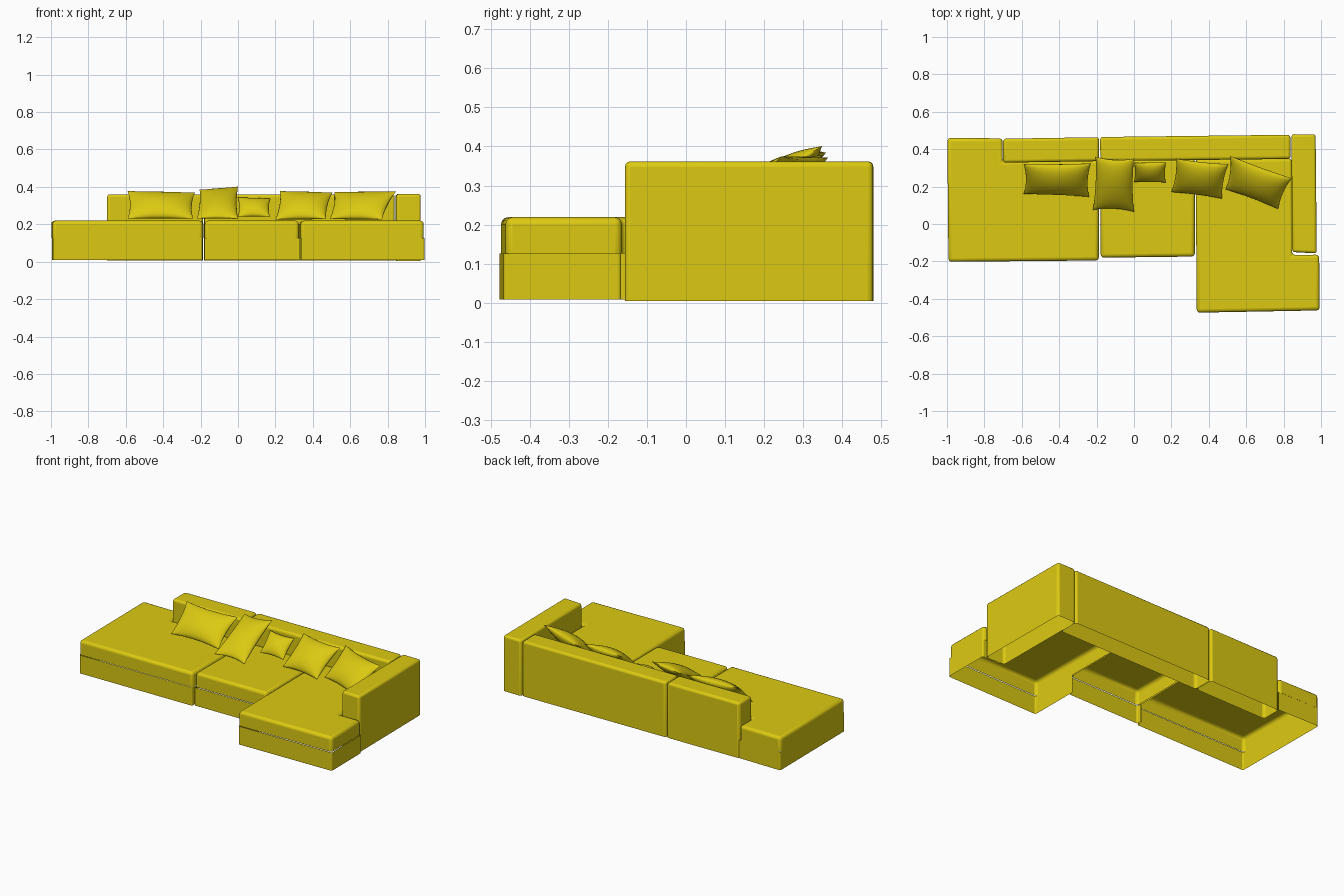
import bpy, bmesh, math
from mathutils import Vector

if "Cube" in bpy.data.objects:
    bpy.data.objects.remove(bpy.data.objects["Cube"])

yellow = bpy.data.materials.new("mustard yellow fabric")
yellow.diffuse_color = (0.72, 0.59, 0.006, 1)
yellow.use_nodes = True
yellow.node_tree.nodes["Principled BSDF"].inputs["Base Color"].default_value = yellow.diffuse_color


def finish(bm, name, bevel=0.0, segs=3, angle=40):
    me = bpy.data.meshes.new(name)
    bm.to_mesh(me)
    bm.free()
    me.materials.append(yellow)
    ob = bpy.data.objects.new(name, me)
    bpy.context.collection.objects.link(ob)
    if bevel:
        m = ob.modifiers.new("rounded edges", 'BEVEL')
        m.width, m.segments, m.limit_method = bevel, segs, 'ANGLE'
    bpy.ops.object.select_all(action='DESELECT')
    bpy.context.view_layer.objects.active = ob
    ob.select_set(True)
    bpy.ops.object.shade_smooth_by_angle(angle=math.radians(angle))
    return ob


def shell(name, pts, z0, z1, bevel, capped=True, closed=True):
    """Walls along a counter-clockwise outline, open below, optional top."""
    bm = bmesh.new()
    lo = [bm.verts.new((x, y, z0)) for x, y in pts]
    hi = [bm.verts.new((x, y, z1)) for x, y in pts]
    n = len(pts)
    for i in range(n if closed else n - 1):
        j = (i + 1) % n
        bm.faces.new((lo[i], lo[j], hi[j], hi[i]))
    if capped:
        bm.faces.new(hi)
    return finish(bm, name, bevel)


def pillow(name, bl, br, tr, tl, thick, n=14):
    """Puffed pillow between four corners, with pinched-in edges."""
    bl, br, tr, tl = map(Vector, (bl, br, tr, tl))
    nrm = (br - bl).cross(tl - bl).normalized()
    bm = bmesh.new()
    for side in (1, -1):
        grid = []
        for i in range(n + 1):
            row = []
            for j in range(n + 1):
                u, v = math.sin((2*i/n - 1)*math.pi/2), math.sin((2*j/n - 1)*math.pi/2)
                uu = u * (1 - 0.07 * (1 - v*v))
                vv = v * (1 - 0.09 * (1 - u*u))
                s, t = (uu + 1)/2, (vv + 1)/2
                p = (bl*(1-s) + br*s)*(1-t) + (tl*(1-s) + tr*s)*t
                h = max(0, (1 - u*u)*(1 - v*v)) ** 0.55
                row.append(bm.verts.new(p + nrm*side*thick*h))
            grid.append(row)
        for i in range(n):
            for j in range(n):
                q = [grid[i][j], grid[i+1][j], grid[i+1][j+1], grid[i][j+1]]
                bm.faces.new(q if side == 1 else q[::-1])
    bmesh.ops.remove_doubles(bm, verts=bm.verts, dist=0.0004)
    finish(bm, name, angle=60)


# Base skirts
shell("left_base", [(-.70, .457), (-.995, .46), (-.99, -.205), (-.19, -.197), (-.19, -.16)],
      .008, .126, .008, False, False)
shell("middle_base", [(-.18, -.15), (-.18, -.185), (.33, -.178)], .008, .126, .008, False, False)
shell("right_base", [(.335, -.15), (.337, -.478), (.997, -.467), (.994, -.166), (.86, -.168)],
      .008, .126, .008, False, False)

# Seat cushions
shell("left_seat", [(-.992, -.202), (-.188, -.195), (-.185, .34), (-.703, .333),
                    (-.703, .458), (-.998, .46)], .126, .219, .018)
shell("middle_seat", [(-.178, -.18), (.325, -.174), (.325, .35), (-.178, .345)],
      .126, .219, .018)
shell("right_seat", [(.335, -.474), (.993, -.462), (.99, -.164), (.845, -.166),
                     (.845, .35), (.33, .35)], .126, .219, .018)

# Backrests and arm
shell("left_back", [(-.70, .328), (-.186, .336), (-.187, .464), (-.70, .456)], .006, .36, .015)
shell("right_back", [(-.180, .336), (.838, .348), (.836, .477), (-.181, .465)], .006, .36, .015)
shell("arm", [(.846, -.150), (.977, -.157), (.971, .479), (.842, .48)], .004, .362, .014)

# Throw pillows (bottom left, bottom right, top right, top left)
pillow("pillow_1", (-.59, .16, .23), (-.24, .145, .23), (-.23, .325, .37), (-.59, .32, .378), .045)
pillow("pillow_2", (-.22, .075, .23), (0, .065, .228), (0, .35, .402), (-.205, .36, .385), .04)
pillow("pillow_3", (0, .225, .24), (.17, .222, .24), (.172, .33, .338), (0, .328, .345), .03)
pillow("pillow_4", (.20, .17, .225), (.47, .135, .228), (.505, .32, .37), (.225, .35, .378), .045)
pillow("pillow_5", (.49, .185, .228), (.77, .08, .225), (.845, .245, .375), (.515, .365, .372), .045)
